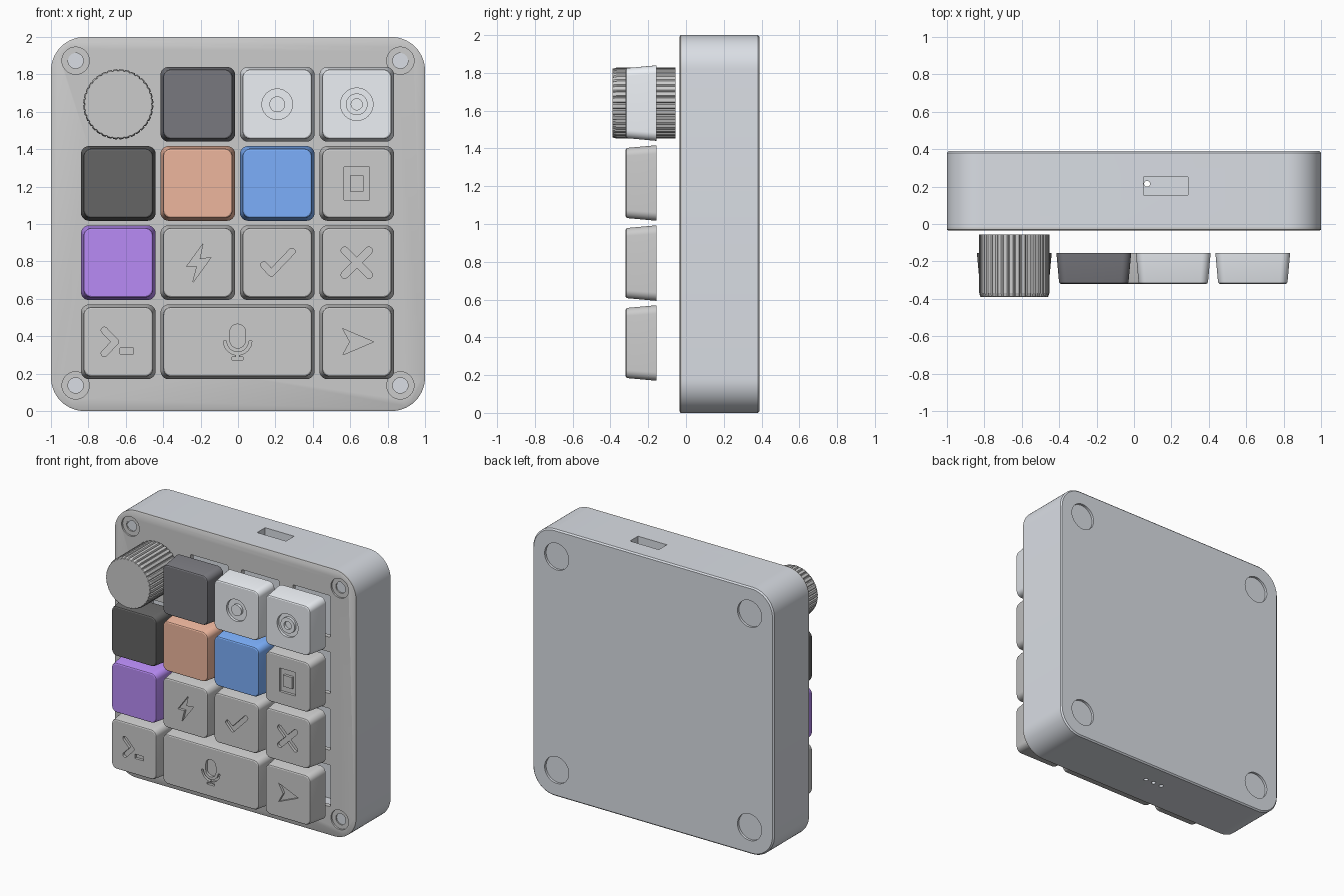
import bpy, bmesh
from math import sin, cos, pi, atan2

if "Cube" in bpy.data.objects:
    bpy.data.objects.remove(bpy.data.objects["Cube"])


def material(name, rgb):
    m = bpy.data.materials.new(name)
    m.diffuse_color = (*rgb, 1)
    m.use_nodes = True
    m.node_tree.nodes["Principled BSDF"].inputs["Base Color"].default_value = m.diffuse_color
    return m


def rounded(hx, hz, r, n=10):
    # rounded rectangle outline (a circle when r equals both halves)
    pts = []
    for k, (sx, sz) in enumerate(((1, 1), (-1, 1), (-1, -1), (1, -1))):
        for i in range(n + 1):
            a = (k + i / n) * pi / 2
            pts.append((sx * (hx - r) + r * cos(a), sz * (hz - r) + r * sin(a)))
    return pts


def loft(name, x, z, rings, mat=None, smooth=True):
    # closed solid through (y, outline) rings
    bm = bmesh.new()
    loops = [[bm.verts.new((x + u, y, z + v)) for u, v in pts] for y, pts in rings]
    n = len(loops[0])
    for a, b in zip(loops, loops[1:]):
        for i in range(n):
            bm.faces.new((a[i], a[(i + 1) % n], b[(i + 1) % n], b[i]))
    bm.faces.new(loops[0])
    bm.faces.new(loops[-1])
    bmesh.ops.remove_doubles(bm, verts=bm.verts, dist=1e-5)
    bmesh.ops.recalc_face_normals(bm, faces=bm.faces)
    me = bpy.data.meshes.new(name)
    bm.to_mesh(me)
    bm.free()
    ob = bpy.data.objects.new(name, me)
    bpy.context.collection.objects.link(ob)
    if mat:
        me.materials.append(mat)
    return ob


def disc(name, x, z, r, y0, y1, mat=None):
    c = rounded(r, r, r, 8)
    return loft(name, x, z, [(y0, c), (y1, c)], mat)


def block(name, x, z, hx, hz, r, y0, y1):
    c = rounded(hx, hz, r, 4)
    return loft(name, x, z, [(y0, c), (y1, c)])


def carve(ob, cutters):
    bpy.context.view_layer.objects.active = ob
    for c in cutters:
        c.hide_render = True
        m = ob.modifiers.new("carve", 'BOOLEAN')
        m.operation, m.solver, m.object = 'DIFFERENCE', 'EXACT', c
        bpy.ops.object.modifier_apply(modifier=m.name)
        bpy.data.objects.remove(c)


def smooth(ob):
    bpy.ops.object.select_all(action='DESELECT')
    ob.select_set(True)
    bpy.context.view_layer.objects.active = ob
    bpy.ops.object.shade_smooth_by_angle(angle=0.5)


def stroke(p, q, w):
    # capsule outline from p to q with half width w
    a = atan2(q[1] - p[1], q[0] - p[0])
    pts = []
    for c, s in ((q, -pi / 2), (p, pi / 2)):
        for i in range(9):
            t = a + s + pi * i / 8
            pts.append((c[0] + w * cos(t), c[1] + w * sin(t)))
    return pts


def box(u, v, hu, hv):
    return [(u - hu, v - hv), (u + hu, v - hv), (u + hu, v + hv), (u - hu, v + hv)]


def circle(r):
    return rounded(r, r, r, 8)


case_mat = material("case_blue_grey", (0.70, 0.73, 0.78))
dark = material("charcoal", (0.19, 0.19, 0.21))
black = material("black", (0.13, 0.13, 0.13))
orange = material("terracotta", (0.85, 0.47, 0.34))
blue = material("blue", (0.20, 0.43, 0.96))
purple = material("purple", (0.48, 0.26, 0.92))
pale = material("pale_grey", (0.84, 0.87, 0.91))

COLS = (-0.64, -0.215, 0.21, 0.635)
ROWS = (1.64, 1.217, 0.793, 0.37)
CORNERS = [(sx * 0.868, 1.005 + sz * 0.868) for sx in (-1, 1) for sz in (-1, 1)]
BODY, EDGE = rounded(1, 1, 0.18, 14), rounded(0.99, 0.99, 0.17, 14)

# hollow case with port, bottom holes and foot recesses
case = loft("case", 0, 1, [(-0.02, BODY), (0.38, BODY), (0.39, EDGE)], case_mat)
cuts = [block("cavity", 0, 1, 0.93, 0.93, 0.12, -0.1, 0.33),
        block("port", 0.17, 2, 0.12, 0.12, 0.002, 0.155, 0.25)]
cuts += [disc("foot_recess", sx * 0.8, 1 + sz * 0.8, 0.1, 0.372, 0.45)
         for sx in (-1, 1) for sz in (-1, 1)]
for i in (-1, 0, 1):
    bpy.ops.mesh.primitive_cylinder_add(vertices=16, radius=0.016, depth=0.3,
                                        location=(i * 0.07, 0.215, 0))
    cuts.append(bpy.context.object)
carve(case, cuts)
smooth(case)

# corner posts under the screw holes
for x, z in CORNERS:
    smooth(disc("screw_post", x, z, 0.095, -0.012, 0.34, case_mat))

# front plate with switch openings and stepped screw holes
plate = loft("front_plate", 0, 1, [(-0.035, EDGE), (-0.03, BODY), (-0.02, BODY),
                                   (-0.02, rounded(0.92, 0.92, 0.11, 14)),
                                   (0.0, rounded(0.92, 0.92, 0.11, 14))])
cuts = []
for j, z in enumerate(ROWS):
    for i, x in enumerate((COLS[0], 0, COLS[3]) if j == 3 else COLS):
        if (i, j) != (0, 0):
            cuts.append(block("opening", x, z, 0.156, 0.156, 0.01, -0.1, 0.1))
for x, z in CORNERS:
    cuts.append(disc("screw_sink", x, z, 0.073, -0.1, -0.022))
    cuts.append(disc("screw_hole", x, z, 0.041, -0.1, 0.1))
carve(plate, cuts)
smooth(plate)

# ridged knob
TEETH = 36


def ridged(r, d):
    pts = []
    for i in range(TEETH):
        for f, rad in ((0, r - d), (0.2, r), (0.8, r), (0.98, r - d)):
            a = 2 * pi * (i + f) / TEETH
            pts.append((rad * cos(a), rad * sin(a)))
    return pts


loft("knob", COLS[0], ROWS[0], [(-0.055, ridged(0.188, 0.008)), (-0.368, ridged(0.188, 0.008)),
                                (-0.388, ridged(0.182, 0.003)), (-0.39, ridged(0.179, 0.001))])

# simple pictograms; each list is carved in turn, "keep" parts stay standing
BOLT = [(.027, .1), (-.06, -.02), (-.005, -.02), (-.027, -.107), (.07, .027), (.01, .02)]
SEND = [(-.075, .07), (.09, 0), (-.075, -.07), (-.037, 0)]
CHECK = [stroke((-.072, -.012), (-.032, -.055), .017), stroke((-.032, -.055), (.078, .06), .017)]
CROSS = [stroke((-.065, -.065), (.065, .065), .019), stroke((-.065, .065), (.065, -.065), .019)]
PROMPT = [stroke((-.075, .062), (-.015, 0), .017), stroke((-.015, 0), (-.075, -.062), .017),
          box(.045, -.048, .037, .016)]
arc = [pi + pi * i / 16 for i in range(17)]
CRADLE = ([(.076 * cos(a), .005 + .076 * sin(a)) for a in arc]
          + [(.06 * cos(a), .005 + .06 * sin(a)) for a in reversed(arc)])
MIC = [stroke((0, .053), (0, .008), .042), CRADLE, box(0, -.077, .008, .016),
       box(0, -.088, .03, .008)]
FLOOR = -0.3

# name, column x, row, material, half width, carved outlines, raised outlines
KEYS = [
    ("charcoal_key", COLS[1], 0, dark, .2, [], []),
    ("ring_key", COLS[2], 0, pale, .2, [circle(.082)], [circle(.042)]),
    ("target_key", COLS[3], 0, pale, .2, [circle(.087)], [circle(.058)]),
    ("black_key", COLS[0], 1, black, .2, [], []),
    ("orange_key", COLS[1], 1, orange, .2, [], []),
    ("blue_key", COLS[2], 1, blue, .2, [], []),
    ("frame_key", COLS[3], 1, None, .2, [box(0, 0, .067, .088)], [box(0, 0, .037, .043)]),
    ("purple_key", COLS[0], 2, purple, .2, [], []),
    ("bolt_key", COLS[1], 2, None, .2, [BOLT], []),
    ("check_key", COLS[2], 2, None, .2, CHECK, []),
    ("cross_key", COLS[3], 2, None, .2, CROSS, []),
    ("prompt_key", COLS[0], 3, None, .2, PROMPT, []),
    ("wide_microphone_key", -0.002, 3, None, .412, MIC, []),
    ("send_key", COLS[3], 3, None, .2, [SEND], []),
]
for name, x, row, mat, hx, carved, raised in KEYS:
    z = ROWS[row]
    key = loft(name, x, z, [(-0.155, rounded(hx, .2, .045)),
                            (-0.308, rounded(hx - .014, .186, .042)),
                            (-0.316, rounded(hx - .017, .183, .04)),
                            (-0.32, rounded(hx - .023, .177, .035))], mat)
    carve(key, [loft("pictogram", x, z, [(-0.4, p), (FLOOR, p)]) for p in carved])
    smooth(key)
    for p in raised:
        island = loft(name + "_island", x, z, [(-0.32, p), (FLOOR + 0.005, p)], mat)
        if name == "target_key":
            carve(island, [disc("bullseye", x, z, .03, -0.4, FLOOR)])
        smooth(island)
